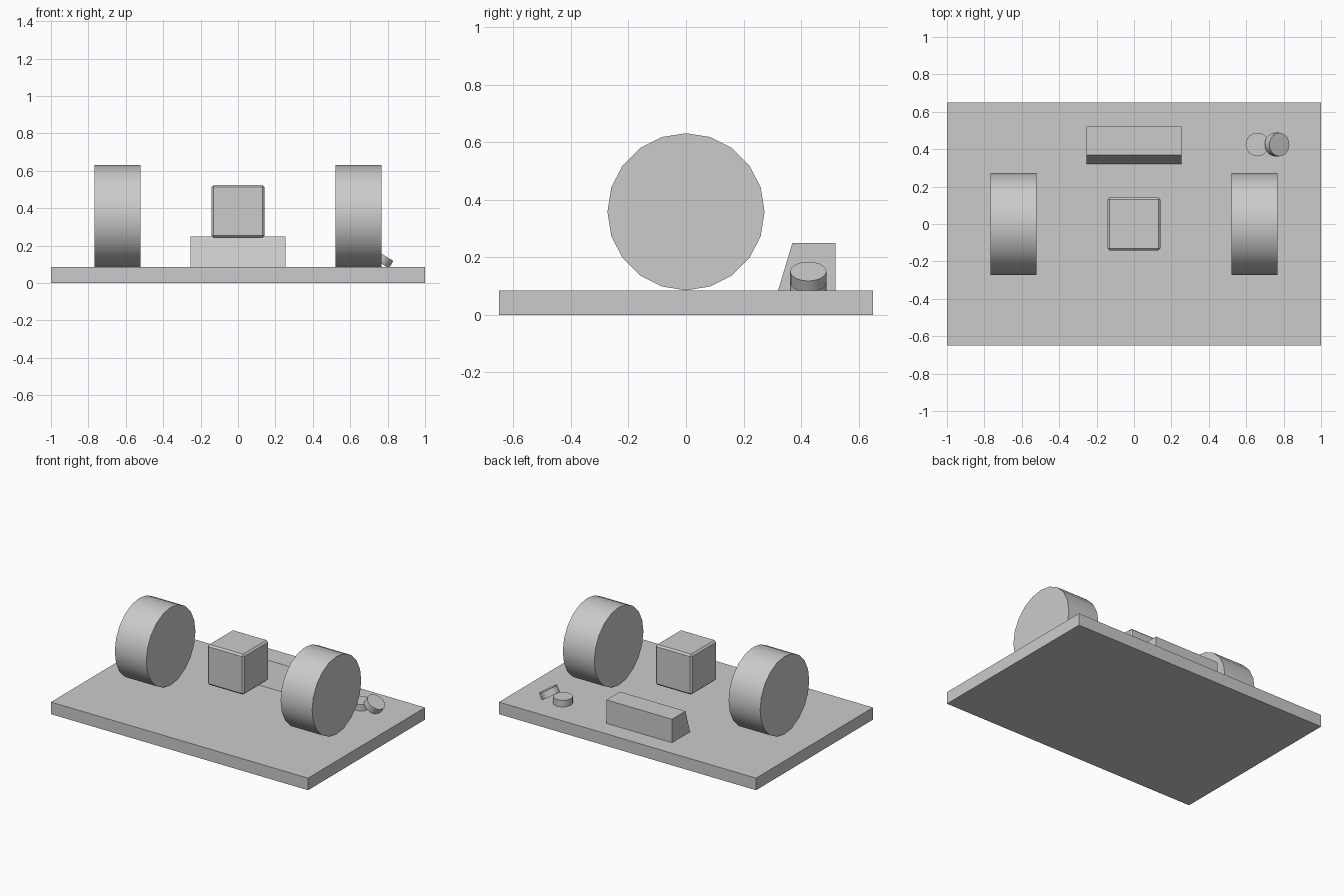
import bpy
import bmesh
from math import radians, sin, cos

if "Cube" in bpy.data.objects:
    bpy.data.objects.remove(bpy.data.objects["Cube"])

TOP = 0.085  # upper surface of the base


def box(name, lo, hi):
    size = [b - a for a, b in zip(lo, hi)]
    bpy.ops.mesh.primitive_cube_add(size=1, location=[(a + b) / 2 for a, b in zip(lo, hi)])
    ob = bpy.context.object
    ob.name = name
    ob.scale = size
    bpy.ops.object.transform_apply(location=False, rotation=False, scale=True)
    return ob


def cylinder(name, radius, depth, loc, tilt=0, sides=20):
    bpy.ops.mesh.primitive_cylinder_add(vertices=sides, radius=radius, depth=depth,
                                        location=loc, rotation=(0, radians(tilt), 0))
    ob = bpy.context.object
    ob.name = name
    bpy.ops.object.shade_smooth_by_angle(angle=radians(30))
    return ob


# Flat base plate
box("base_plate", (-1, -0.65, 0), (1, 0.65, TOP))

# Two large drums standing on their rims
for name, side in (("left_drum", -1), ("right_drum", 1)):
    cylinder(name, 0.273, 0.245, (side * 0.645, 0, TOP + 0.273), tilt=90)

# Chamfered cube hovering over the middle
cube = box("chamfered_cube", (-0.142, -0.142, 0.241), (0.142, 0.142, 0.525))
bevel = cube.modifiers.new("chamfer", 'BEVEL')
bevel.width = 0.012
bevel.segments = 1

# Block at the back with a sloping front face
profile = [(0.32, TOP), (0.52, TOP), (0.52, 0.25), (0.37, 0.25)]
bm = bmesh.new()
face = bm.faces.new([bm.verts.new((-0.255, y, z)) for y, z in profile])
ext = bmesh.ops.extrude_face_region(bm, geom=[face])
bmesh.ops.translate(bm, vec=(0.51, 0, 0),
                    verts=[v for v in ext["geom"] if isinstance(v, bmesh.types.BMVert)])
bmesh.ops.recalc_face_normals(bm, faces=bm.faces)
mesh = bpy.data.meshes.new("sloped_block")
bm.to_mesh(mesh)
bm.free()
bpy.context.collection.objects.link(bpy.data.objects.new("sloped_block", mesh))

# Small disc lying flat and a second one leaning on it
R, H, LEAN = 0.063, 0.046, 32
cylinder("flat_disc", R, H, (0.66, 0.425, TOP + H / 2))
cylinder("leaning_disc", R, H,
         (0.777 - sin(radians(LEAN)) * H / 2, 0.425, 0.151 - cos(radians(LEAN)) * H / 2), tilt=LEAN)
